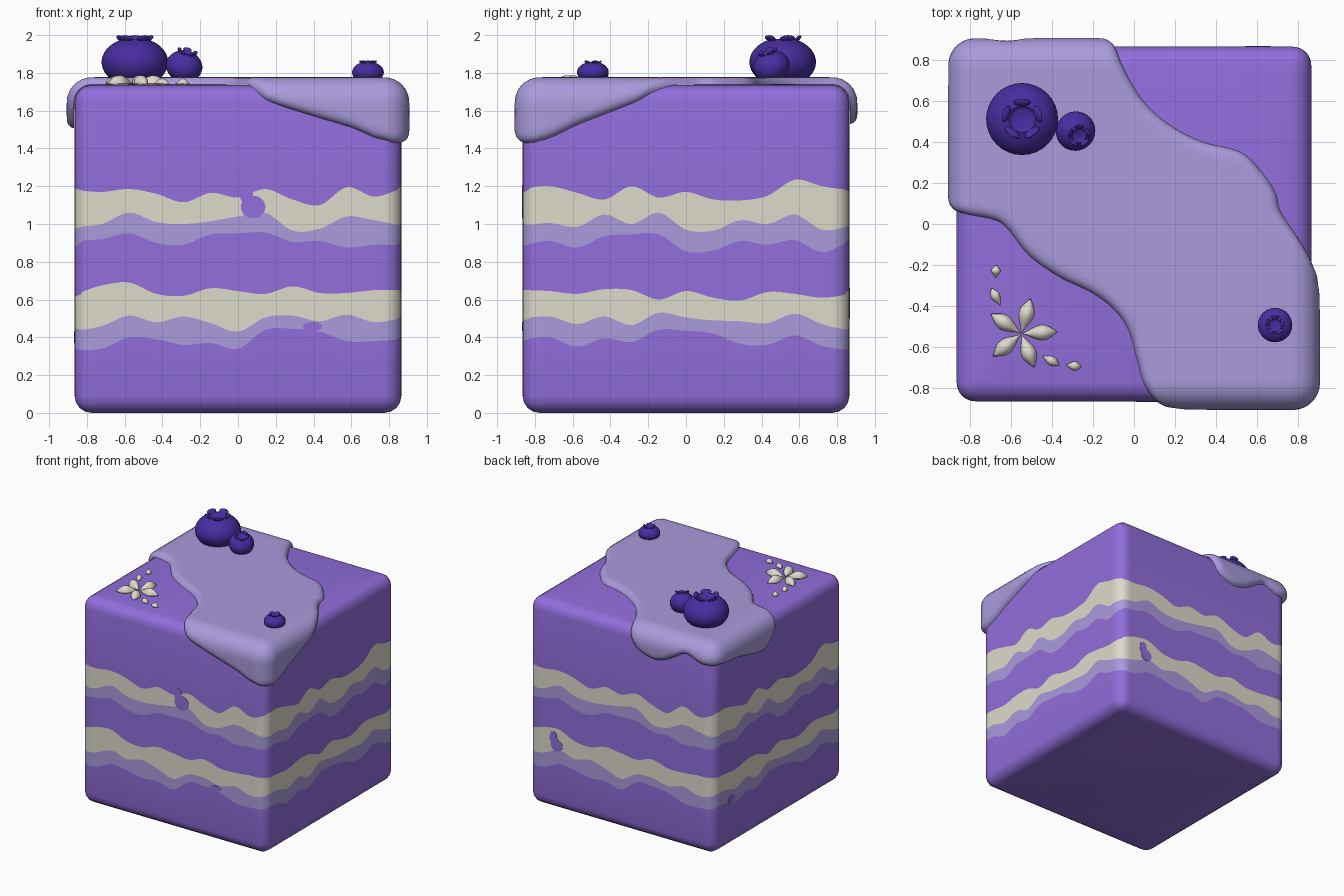
import bpy, bmesh, math
from mathutils import Vector, Matrix
from mathutils.geometry import delaunay_2d_cdt

if "Cube" in bpy.data.objects:
    bpy.data.objects.remove(bpy.data.objects["Cube"])

H, R, TOP = 0.865, 0.09, 1.735        # half width, edge radius, cake height
R0 = H - R
BEV = 4


def material(name, rgb):
    m = bpy.data.materials.new(name)
    m.diffuse_color = (*rgb, 1)
    m.use_nodes = True
    m.node_tree.nodes["Principled BSDF"].inputs["Base Color"].default_value = m.diffuse_color
    return m


PURPLE = material("purple sponge", (0.283, 0.156, 0.716))
LILAC = material("lilac icing", (0.402, 0.328, 0.716))
CREAM = material("cream", (0.73, 0.70, 0.60))
BERRY = material("dark berry", (0.065, 0.026, 0.352))


def finish(name, bm, mats, angle=40, fix=True):
    bmesh.ops.remove_doubles(bm, verts=bm.verts, dist=1e-5)
    if fix:
        bmesh.ops.recalc_face_normals(bm, faces=bm.faces)
    me = bpy.data.meshes.new(name)
    bm.to_mesh(me)
    bm.free()
    for m in mats:
        me.materials.append(m)
    me.shade_smooth()
    me.set_sharp_from_angle(angle=math.radians(angle))
    ob = bpy.data.objects.new(name, me)
    bpy.context.collection.objects.link(ob)
    return ob


def catmull(p0, p1, p2, p3, t):
    return 0.5 * (2 * p1 + (p2 - p0) * t + (2 * p0 - 5 * p1 + 4 * p2 - p3) * t * t
                  + (3 * p1 - p0 - 3 * p2 + p3) * t ** 3)


# --- wavy filling lines: 12 heights for the front, 12 for the right; repeated behind
LOW_LILAC = [.335, .34, .40, .39, .36, .37, .34, .44, .445, .43, .38, .38,
             .39, .40, .35, .395, .375, .44, .435, .42, .365, .36, .41, .355]
LOW_MID = [.44, .46, .515, .48, .51, .475, .43, .505, .515, .485, .52, .48,
           .50, .51, .47, .51, .465, .53, .505, .49, .485, .475, .525, .47]
LOW_TOP = [.63, .675, .69, .63, .62, .66, .645, .63, .67, .635, .635, .65,
           .65, .645, .63, .655, .65, .60, .645, .61, .595, .64, .63, .61]
UP_LILAC = [.905, .92, .95, .90, .89, .945, .95, .955, .905, .91, .875, .89,
            .89, .91, .875, .935, .945, .945, .855, .86, .91, .89, .915, .85]
UP_MID = [.985, 1.0, 1.06, 1.01, 1.0, 1.015, 1.04, 1.06, .965, .975, 1.04, 1.02,
          .995, 1.005, .985, 1.05, 1.0, 1.06, .97, .965, 1.02, 1.0, 1.05, .97]
UP_TOP = [1.18, 1.17, 1.185, 1.16, 1.115, 1.165, 1.14, 1.185, 1.13, 1.10, 1.195, 1.145,
          1.185, 1.2, 1.165, 1.13, 1.2, 1.14, 1.17, 1.13, 1.125, 1.15, 1.235, 1.2]
WAVES = [LOW_LILAC, LOW_MID, LOW_TOP, UP_LILAC, UP_MID, UP_TOP]


def wave(w, u):
    i = math.floor(u * 12)
    return catmull(*[w[(i + k) % 24] for k in (-1, 0, 1, 2)], u * 12 - i)


# --- cake body: columns round a rounded square, rows following the filling lines
columns = []                          # (centre point, outward direction, wave position)
for side in range(4):
    rot = Matrix.Rotation(side * math.pi / 2, 2)
    for k in range(73):
        t = -R0 + 2 * R0 * k / 72
        columns.append((rot @ Vector((t, -R0)), rot @ Vector((0, -1)), side + (t + H) / (2 * H)))
    for k in range(1, 6):
        a = k * math.pi / 12
        if k <= 3:
            u = side + (R0 + R * math.sin(a) + H) / (2 * H)
        else:
            u = side + 1 + (R - R * math.cos(a)) / (2 * H)
        columns.append((rot @ Vector((R0, -R0)), rot @ Vector((math.sin(a), -math.cos(a))), u))

bm = bmesh.new()
arc = [k * math.pi / 2 / BEV for k in range(BEV + 1)]
grid = []
for c, d, u in columns:
    rows = [(R * math.sin(a), R - R * math.cos(a)) for a in arc]
    rows += [(R, wave(w, u)) for w in WAVES]
    rows += [(R * math.cos(a), TOP - R + R * math.sin(a)) for a in arc]
    grid.append([bm.verts.new((*(c + d * rad), z)) for rad, z in rows])
band = {BEV + 1: 1, BEV + 2: 2, BEV + 4: 1, BEV + 5: 2}
n = len(grid)
for i in range(n):
    a, b = grid[i], grid[(i + 1) % n]
    for j in range(len(a) - 1):
        bm.faces.new((a[j], b[j], b[j + 1], a[j + 1])).material_index = band.get(j, 0)
bm.faces.new([g[-1] for g in grid])
bm.faces.new([g[0] for g in reversed(grid)])
finish("cake_body", bm, [PURPLE, LILAC, CREAM])

# --- thin sponge crumbs breaking the filling lines: side, along, height, radii
for k, (side, t, z, rx, rz) in enumerate([(0, .08, 1.09, .065, .06), (0, .045, 1.155, .035, .05),
                                          (0, .395, .457, .05, .024), (2, -.60, .55, .055, .05),
                                          (2, -.63, .61, .035, .05), (3, -.63, .40, .045, .03)]):
    bm = bmesh.new()
    bmesh.ops.create_cone(bm, cap_ends=True, segments=24, radius1=1, radius2=1, depth=1)
    bm.transform(Matrix.Rotation(side * math.pi / 2, 4, 'Z') @ Matrix.Translation((t, -H, z))
                 @ Matrix.Diagonal((rx, .006, rz, 1)) @ Matrix.Rotation(math.pi / 2, 4, 'X'))
    finish(f"sponge_crumb_{k + 1}", bm, [PURPLE])

# --- icing: outline drawn flat, then folded over the cake edges
OUTLINE = [(-.10, .89), (-.06, .78), (.03, .62), (.15, .50), (.32, .405), (.52, .35), (.625, .25),
           (.69, .15), (.715, .06), (.80, -.07), (.87, -.19), (.92, -.28), (1.03, -.56),
           (1.12, -.775), (1.083, -.953), (.953, -1.083), (.775, -1.115), (.6, -1.05), (.4, -.99),
           (.2, -.925), (.12, -.88), (.05, -.78), (.015, -.66), (-.03, -.51), (-.11, -.405),
           (-.215, -.33), (-.36, -.26), (-.51, -.155), (-.615, -.025), (-.68, .02), (-.80, .045),
           (-.90, .07), (-.98, .12), (-1.05, .22), (-1.04, .35), (-.99, .55), (-.96, .775),
           (-.907, .907), (-.775, .955), (-.62, .91), (-.50, .97), (-.40, 1.02), (-.29, 1.03),
           (-.16, .98)]
ctrl = [Vector(p) for p in reversed(OUTLINE)]
m = len(ctrl)
edge = [catmull(*[ctrl[(i + k) % m] for k in (-1, 0, 1, 2)], s / 7) for i in range(m) for s in range(7)]
ne = len(edge)
segs = [(edge[i], edge[(i + 1) % ne]) for i in range(ne)]


def edge_distance(p):
    """Signed distance to the outline, positive inside."""
    best, inside, px, py = 9.0, False, p[0], p[1]
    for a, b in segs:
        ax, ay, bx, by = a[0], a[1], b[0], b[1]
        dx, dy = bx - ax, by - ay
        t = max(0, min(1, ((px - ax) * dx + (py - ay) * dy) / (dx * dx + dy * dy)))
        best = min(best, (px - ax - t * dx) ** 2 + (py - ay - t * dy) ** 2)
        if (ay > py) != (by > py) and px < ax + dx * (py - ay) / dy:
            inside = not inside
    return math.sqrt(best) * (1 if inside else -1)


points = list(edge)
for off in (.006, .02, .038):
    for i in range(ne):
        t = (edge[(i + 1) % ne] - edge[i - 1]).normalized()
        p = edge[i] + Vector((-t.y, t.x)) * off
        if edge_distance(p) > off * .9:
            points.append(p)
STEP = .028
for i in range(-41, 42):
    for j in range(-41, 42):
        p = Vector((i * STEP, j * STEP))
        if edge_distance(p) > .05:
            points.append(p)
flat, _, tris, *_ = delaunay_2d_cdt(points, [], [list(range(ne))], 1, 1e-6)


def fold(p):
    c = Vector((max(-R0, min(R0, p.x)), max(-R0, min(R0, p.y))))
    e = (p - c).length
    d = (p - c) / e if e > 1e-9 else Vector((0, 0))
    x = max(0, min(1, edge_distance(p) / .05))
    h = .003 + .039 * math.sqrt(1 - (1 - x) ** 2)      # rounded rim
    a = min(e / R, math.pi / 2)
    out = c + d * (R + h) * math.sin(a)
    return (*out, TOP - R + (R + h) * math.cos(a) - max(0, e - R * math.pi / 2))


bm = bmesh.new()
vs = [bm.verts.new(fold(p)) for p in flat]
for t in tris:
    bm.faces.new([vs[i] for i in t])
finish("icing", bm, [LILAC], 80, fix=False)


# --- blueberries: turned body with a dished top and a crown of five sepals
def blueberry(name, x, y, z, r, rz, tilt=(0, 0)):
    bm = bmesh.new()
    prof = [(math.sin(a), -math.cos(a)) for a in [math.pi * .86 * k / 18 for k in range(19)]]
    prof += [(.37, .94), (.34, .86), (.24, .81), (0, .80)]
    pv = [bm.verts.new((a, 0, b)) for a, b in prof]
    pe = [bm.edges.new(pv[i:i + 2]) for i in range(len(pv) - 1)]
    bmesh.ops.spin(bm, geom=pv + pe, cent=(0, 0, 0), axis=(0, 0, 1), angle=2 * math.pi, steps=32)
    for k in range(5):
        mat = (Matrix.Rotation(math.radians(90 + 72 * k), 4, 'Z') @ Matrix.Translation((.46, 0, .97))
               @ Matrix.Rotation(math.radians(35), 4, 'Y') @ Matrix.Diagonal((.07, .24, .145, 1)))
        bmesh.ops.create_uvsphere(bm, u_segments=14, v_segments=8, radius=1, matrix=mat)
    bm.transform(Matrix.Translation((x, y, z)) @ Matrix.Rotation(tilt[0], 4, 'X')
                 @ Matrix.Rotation(tilt[1], 4, 'Y') @ Matrix.Diagonal((r, r, rz, 1)))
    finish(name, bm, [BERRY], 50)


blueberry("large_blueberry", -.546, .512, 1.857, .176, .13)
blueberry("medium_blueberry", -.285, .453, 1.835, .097, .083, (.28, .22))
blueberry("small_blueberry", .688, -.493, 1.803, .084, .057)


# --- cream flower and loose petals: pointed lofts lying on the cake
def petal(bm, x, y, deg, length, width, height):
    mat = Matrix.Translation((x, y, TOP + .008)) @ Matrix.Rotation(math.radians(deg), 4, 'Z')
    rings = []
    for i in range(11):
        t = i / 10
        s = max(math.sin(math.pi * t ** 1.25), 0) ** 1.15
        rings.append([bm.verts.new(mat @ Vector((t * length, width / 2 * s * math.cos(a),
                      height * s * math.sin(a) * (1 if math.sin(a) > 0 else .3))))
                      for a in [math.pi * k / 5 for k in range(10)]])
    for a, b in zip(rings, rings[1:]):
        for k in range(10):
            bm.faces.new((a[k], a[(k + 1) % 10], b[(k + 1) % 10], b[k]))


bm = bmesh.new()
for k in range(5):
    petal(bm, -.55, -.535, 3 + 72 * k, .178, .075, .046)
finish("cream_flower", bm, [CREAM], 50)
bm = bmesh.new()
for x, y, deg, ln in [(-.65, -.40, 118, .10), (-.675, -.265, 88, .065),
                      (-.45, -.64, -30, .10), (-.335, -.688, -6, .08)]:
    petal(bm, x, y, deg, ln, .046, .028)
finish("loose_petals", bm, [CREAM], 50)
